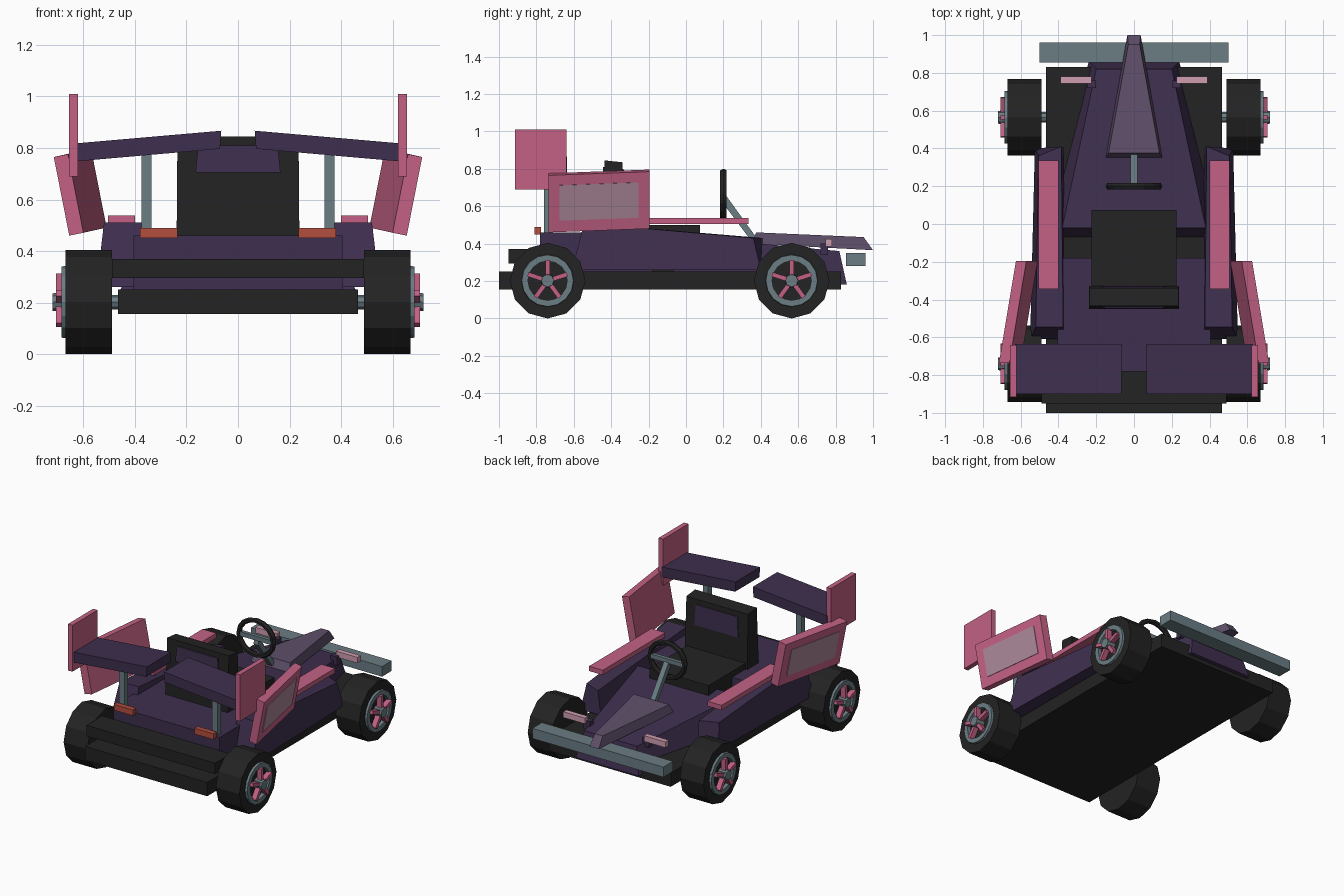
import bpy, bmesh, math
from mathutils import Vector, Matrix

if "Cube" in bpy.data.objects:
    bpy.data.objects.remove(bpy.data.objects["Cube"])


def material(name, rgb):
    m = bpy.data.materials.new(name)
    lin = [((c / 255 + 0.055) / 1.055) ** 2.4 for c in rgb]
    m.diffuse_color = (*lin, 1)
    m.use_nodes = True
    m.node_tree.nodes["Principled BSDF"].inputs["Base Color"].default_value = m.diffuse_color
    return m


PURPLE = material("deep purple", (63, 47, 79))
LILAC = material("dusty lilac", (95, 80, 107))
PINK = material("rose pink", (195, 97, 132))
PALE = material("pale pink", (208, 157, 176))
GLASS = material("mauve panel", (172, 136, 153))
STEEL = material("blue grey", (106, 125, 132))
BLACK = material("charcoal", (35, 35, 35))
RED = material("tail red", (180, 78, 62))


def finish(name, bm, mat):
    bmesh.ops.recalc_face_normals(bm, faces=bm.faces)
    me = bpy.data.meshes.new(name)
    bm.to_mesh(me)
    bm.free()
    me.materials.append(mat)
    ob = bpy.data.objects.new(name, me)
    bpy.context.collection.objects.link(ob)
    return ob


def block(name, mat, corners, s=1):
    """Six-sided solid: four bottom corners, then the four above them."""
    bm = bmesh.new()
    v = [bm.verts.new((s * x, y, z)) for x, y, z in corners]
    for f in ((0, 1, 2, 3), (4, 5, 6, 7), (0, 1, 5, 4), (1, 2, 6, 5), (2, 3, 7, 6), (3, 0, 4, 7)):
        bm.faces.new([v[i] for i in f])
    return finish(name, bm, mat)


def box(name, mat, x, y, z, s=1):
    return block(name, mat, [(a, b, c) for c in z for a, b in
                 ((x[0], y[0]), (x[1], y[0]), (x[1], y[1]), (x[0], y[1]))], s)


def taper(name, mat, bottom, top):
    """Symmetric solid; each level is (rear half width, y, z), (front half width, y, z)."""
    pts = []
    for (w0, y0, z0), (w1, y1, z1) in (bottom, top):
        pts += [(-w0, y0, z0), (w0, y0, z0), (w1, y1, z1), (-w1, y1, z1)]
    return block(name, mat, pts)


def lathe_x(name, mat, profile, y, z, s, n):
    """Closed (x, radius) profile spun round a line along x."""
    bm = bmesh.new()
    rings = []
    for i in range(n):
        a = 2 * math.pi * i / n
        rings.append([bm.verts.new((s * x, y + r * math.sin(a), z + r * math.cos(a)))
                      for x, r in profile])
    k = len(profile)
    for i in range(n):
        p, q = rings[i], rings[(i + 1) % n]
        for j in range(k):
            bm.faces.new((p[j], p[(j + 1) % k], q[(j + 1) % k], q[j]))
    bmesh.ops.remove_doubles(bm, verts=bm.verts, dist=1e-5)
    return finish(name, bm, mat)


# floor, rear bumper, front bumper
box("floor_pan", BLACK, (-.465, .465), (-1, .83), (.155, .25))
box("rear_bumper", BLACK, (-.49, .49), (-.95, -.78), (.295, .37))
box("front_bumper", STEEL, (-.5, .5), (.855, .96), (.28, .35))

# bodywork
box("rear_body", PURPLE, (-.405, .405), (-.78, -.18), (.25, .46))
taper("nose_body", PURPLE, ((.46, -.07, .24), (.24, .86, .18)),
      ((.38, -.02, .44), (.2, .82, .36)))
taper("nose_ridge", LILAC, ((.15, .35, .4), (.035, 1, .365)),
      ((.135, .375, .46), (.03, .95, .435)))

# seat with head pads front and rear
box("seat_cushion", BLACK, (-.225, .225), (-.4, .075), (.25, .5))
taper("seat_back", BLACK, ((.24, -.46, .25), (.24, -.32, .25)),
      ((.235, -.435, .845), (.235, -.34, .835)))
taper("rear_head_pad", PURPLE, ((.165, -.449, .705), (.165, -.43, .705)),
      ((.155, -.444, .81), (.155, -.42, .81)))
taper("front_head_pad", PURPLE, ((.165, -.36, .66), (.165, -.329, .66)),
      ((.16, -.36, .8), (.16, -.333, .8)))

# steering wheel, crossbar and column
bm = bmesh.new()
N, M = 16, 6
ring = []
for i in range(N):
    a = 2 * math.pi * i / N
    row = []
    for j in range(M):
        b = 2 * math.pi * j / M
        r = .132 + .018 * math.cos(b)
        row.append(bm.verts.new((r * math.cos(a), .2 + .02 * math.sin(b), .665 + r * .9 * math.sin(a))))
    ring.append(row)
for i in range(N):
    for j in range(M):
        p, q = ring[i], ring[(i + 1) % N]
        bm.faces.new((p[j], p[(j + 1) % M], q[(j + 1) % M], q[j]))
finish("steering_wheel", bm, BLACK)
box("steering_crossbar", STEEL, (-.12, .12), (.19, .215), (.65, .68))
block("steering_column", STEEL, [
    (-.018, .345, .42), (.018, .345, .42), (.018, .385, .42), (-.018, .385, .42),
    (-.018, .195, .62), (.018, .195, .62), (.018, .205, .67), (-.018, .205, .67)])

# parts on both sides
for s, side in ((1, "right"), (-1, "left")):
    block("side_pod_" + side, PURPLE, [
        (.37, -.61, .26), (.55, -.61, .26), (.525, .4, .26), (.37, .4, .26),
        (.375, -.545, .51), (.52, -.545, .51), (.505, .36, .43), (.385, .41, .43)], s)
    box("side_rail_" + side, PINK, (.4, .505), (-.345, .335), (.505, .538), s)
    box("headlight_" + side, PALE, (.225, .39), (.745, .78), (.385, .425), s)
    box("headlight_mount_" + side, PURPLE, (.2, .25), (.72, .76), (.34, .4), s)
    box("tail_light_" + side, RED, (.235, .38), (-.81, -.775), (.45, .49), s)

    # leaning side panel with a thin inset plate
    o, fwd = Vector((.655, -.735, .46)), Vector((-.09, .54, .02))
    up, inw = Vector((.06, 0, .305)), Vector((-.055, 0, .011))

    def panel(name, mat, u, v, d):
        block(name, mat, [o + fwd * a + up * c + inw * b for c in v for a, b in
              ((u[0], d[0]), (u[1], d[0]), (u[1], d[1]), (u[0], d[1]))], s)
    panel("side_panel_" + side, PINK, (0, 1), (0, 1), (0, 1))
    panel("side_panel_inset_" + side, GLASS, (.11, .89), (.2, .82), (-.07, .07))

    # rear wing half, end plate and strut
    block("rear_wing_" + side, PURPLE, [
        (.07, -.9, .797), (.63, -.9, .748), (.63, -.635, .748), (.07, -.635, .797),
        (.065, -.9, .867), (.63, -.9, .818), (.63, -.635, .818), (.065, -.635, .867)], s)
    box("wing_end_plate_" + side, PINK, (.622, .656), (-.915, -.64), (.69, 1.01), s)
    box("wing_strut_" + side, STEEL, (.335, .375), (-.76, -.72), (.44, .79), s)

    # wheels
    for y, end in ((-.74, "rear"), (.565, "front")):
        tag = end + "_" + side
        z = .202
        lathe_x("tyre_" + tag, BLACK, [(.49, 0), (.49, .202), (.67, .202), (.67, .13), (.66, .12),
                                       (.66, 0)], y, z, s, 12)
        lathe_x("rim_" + tag, STEEL, [(.655, .105), (.655, .142), (.685, .138), (.685, .105)], y, z, s, 16)
        lathe_x("hub_" + tag, STEEL, [(.65, 0), (.65, .038), (.72, .034), (.72, 0)], y, z, s, 8)
        lathe_x("axle_" + tag, STEEL, [(.4, 0), (.4, .028), (.5, .028), (.5, 0)], y, z, s, 8)
        bm = bmesh.new()
        for i in range(5):
            m = (Matrix.Translation((s * .688, y, z)) @ Matrix.Rotation(i * math.tau / 5, 4, 'X')
                 @ Matrix.Translation((0, 0, .07)) @ Matrix.Diagonal((.036, .024, .08, 1)))
            bmesh.ops.create_cube(bm, size=1, matrix=m)
        finish("spokes_" + tag, bm, PINK)
